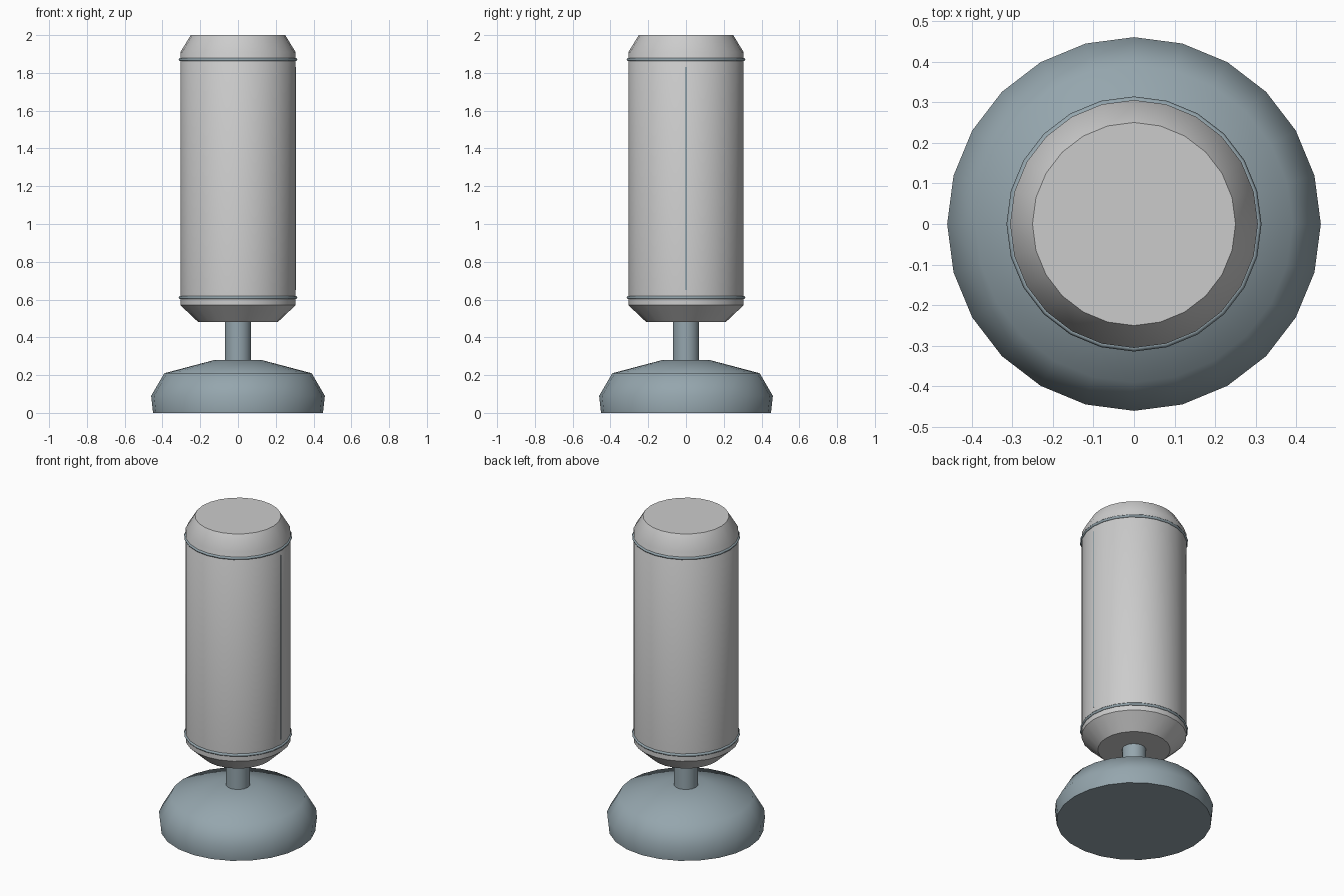
import bpy, bmesh, math

if "Cube" in bpy.data.objects:
    bpy.data.objects.remove(bpy.data.objects["Cube"])

SIDES = 24


def material(name, rgb):
    m = bpy.data.materials.new(name)
    m.diffuse_color = (*rgb, 1)
    m.use_nodes = True
    m.node_tree.nodes["Principled BSDF"].inputs["Base Color"].default_value = m.diffuse_color
    return m


PALE = material("pale_vinyl", (0.60, 0.62, 0.60))
SLATE = material("slate_plastic", (0.30, 0.38, 0.42))


def finish(obj, mat, angle):
    obj.data.materials.append(mat)
    bpy.ops.object.select_all(action='DESELECT')
    obj.select_set(True)
    bpy.context.view_layer.objects.active = obj
    bpy.ops.object.shade_smooth_by_angle(angle=math.radians(angle))


def lathe(name, profile, mat, angle=35, sides=SIDES):
    """Closed solid of revolution from (radius, z) points, bottom to top."""
    bm = bmesh.new()
    rings = [[bm.verts.new((r * math.cos(2 * math.pi * i / sides),
                            r * math.sin(2 * math.pi * i / sides), z))
              for i in range(sides)] for r, z in profile]
    for low, high in zip(rings, rings[1:]):
        for i in range(sides):
            j = (i + 1) % sides
            bm.faces.new((low[i], low[j], high[j], high[i]))
    bm.faces.new(rings[0][::-1])
    bm.faces.new(rings[-1])
    mesh = bpy.data.meshes.new(name)
    bm.to_mesh(mesh)
    bm.free()
    obj = bpy.data.objects.new(name, mesh)
    bpy.context.collection.objects.link(obj)
    finish(obj, mat, angle)


# Weighted base, neck and padded bag
lathe("base", [(0.45, 0), (0.46, 0.09), (0.39, 0.21), (0.125, 0.28)], SLATE, 50)
lathe("neck", [(0.07, 0.25), (0.07, 0.50)], SLATE, sides=16)
lathe("bag", [(0.21, 0.48), (0.305, 0.57), (0.305, 1.91), (0.25, 2.0)], PALE)

# Piping around both ends of the bag
for label, z in (("lower", 0.61), ("upper", 1.87)):
    bpy.ops.mesh.primitive_torus_add(major_radius=0.305, minor_radius=0.009,
                                     major_segments=SIDES, minor_segments=6,
                                     location=(0, 0, z))
    ring = bpy.context.object
    ring.name = label + "_piping"
    finish(ring, SLATE, 65)

# Vertical seam on the right side
bpy.ops.mesh.primitive_cube_add(size=1, location=(0.302, 0, 1.24))
seam = bpy.context.object
seam.name = "side_seam"
seam.dimensions = (0.008, 0.008, 1.18)
bpy.ops.object.transform_apply(location=False, rotation=False, scale=True)
seam.data.materials.append(SLATE)
